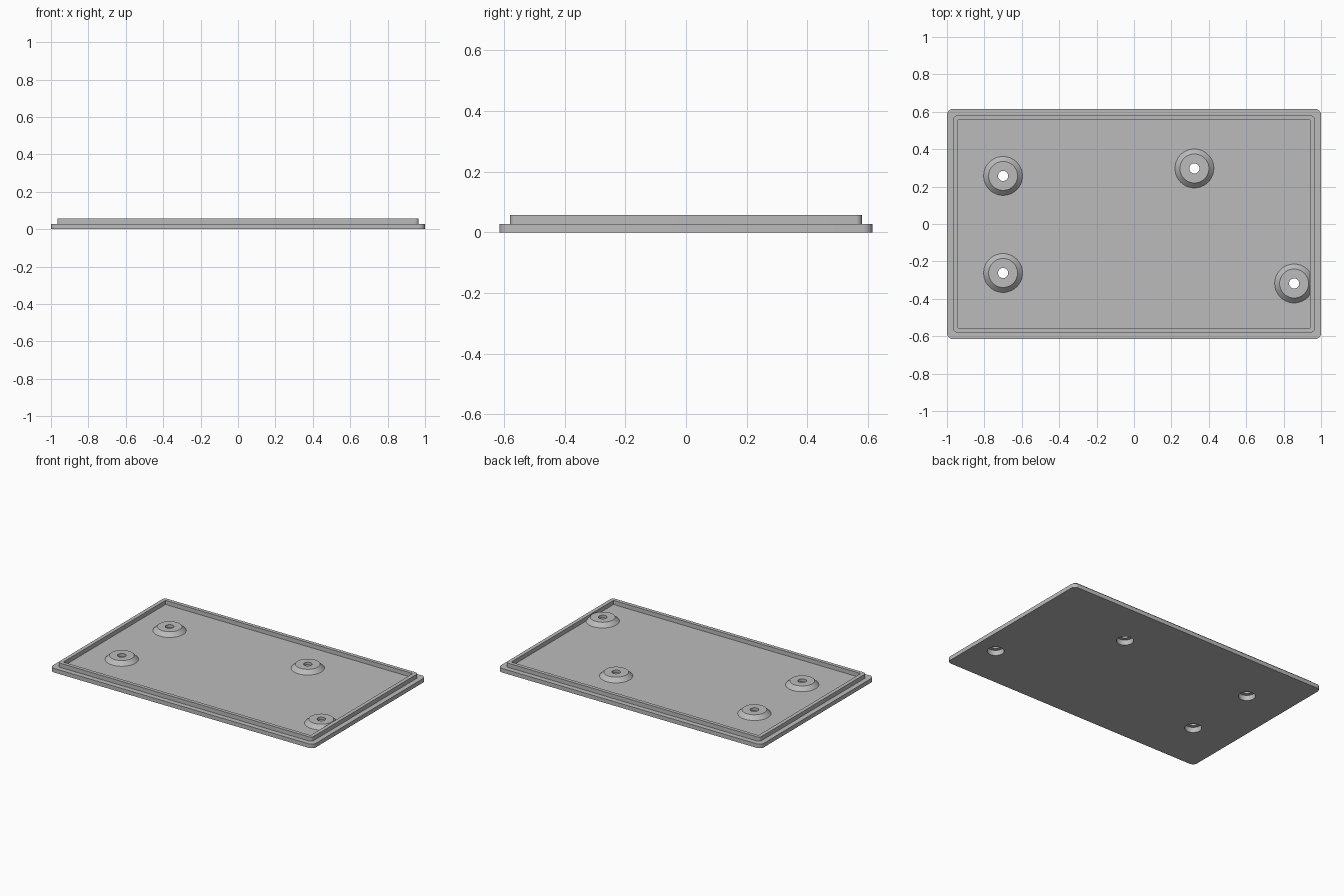
import bpy, bmesh
from math import cos, sin, pi, radians

cube = bpy.data.objects.get("Cube")
if cube:
    bpy.data.objects.remove(cube, do_unlink=True)

grey = bpy.data.materials.new("plain grey")
grey.use_nodes = True
COLOUR = (0.5, 0.5, 0.5, 1)
grey.diffuse_color = COLOUR
grey.node_tree.nodes["Principled BSDF"].inputs["Base Color"].default_value = COLOUR

PLATE_TOP, LIP_TOP, BOSS_TOP = 0.028, 0.0565, 0.055
BORE, HOLE = 0.053, 0.027
SEGMENTS = 48
BOSSES = {
    "left_front": (0.856, -0.318),
    "left_back": (0.323, 0.297),
    "right_front": (-0.70, -0.262),
    "right_back": (-0.70, 0.257),
}


def finish(bm, name):
    bmesh.ops.recalc_face_normals(bm, faces=bm.faces)
    mesh = bpy.data.meshes.new(name)
    bm.to_mesh(mesh)
    bm.free()
    mesh.materials.append(grey)
    obj = bpy.data.objects.new(name, mesh)
    bpy.context.collection.objects.link(obj)
    bpy.ops.object.select_all(action="DESELECT")
    obj.select_set(True)
    bpy.context.view_layer.objects.active = obj
    bpy.ops.object.shade_smooth_by_angle(angle=radians(25))
    return obj


def circle(x, y, r):
    return [(x + r * cos(2 * pi * i / SEGMENTS), y + r * sin(2 * pi * i / SEGMENTS))
            for i in range(SEGMENTS)]


def rounded_rectangle(hx, hy, r, steps=8):
    points = []
    for quarter, (sx, sy) in enumerate([(1, 1), (-1, 1), (-1, -1), (1, -1)]):
        for i in range(steps + 1):
            a = (quarter + i / steps) * pi / 2
            points.append((sx * (hx - r) + r * cos(a), sy * (hy - r) + r * sin(a)))
    return points


def extrude_outline(name, loops, z0, z1):
    """Solid slab: the first loop is the border, the others are openings."""
    bm = bmesh.new()
    edges = []
    for loop in loops:
        verts = [bm.verts.new((x, y, z0)) for x, y in loop]
        edges += [bm.edges.new((v, verts[i - 1])) for i, v in enumerate(verts)]
    bmesh.ops.triangle_fill(bm, edges=edges, use_beauty=True, use_dissolve=False)
    result = bmesh.ops.extrude_face_region(bm, geom=bm.faces[:], use_keep_orig=True)
    top = [v for v in result["geom"] if isinstance(v, bmesh.types.BMVert)]
    bmesh.ops.translate(bm, verts=top, vec=(0, 0, z1 - z0))
    return finish(bm, name)


def lathe(name, profile, x, y):
    """Ring made by turning a closed (radius, height) profile."""
    bm = bmesh.new()
    rings = [[bm.verts.new((px, py, z)) for px, py in circle(x, y, r)] for r, z in profile]
    for k, ring in enumerate(rings):
        below = rings[k - 1]
        for i in range(SEGMENTS):
            bm.faces.new((below[i - 1], below[i], ring[i], ring[i - 1]))
    return finish(bm, name)


# Base plate with the counterbores open underneath
extrude_outline("base_plate",
                [rounded_rectangle(1, 0.615, 0.032)]
                + [circle(x, y, BORE) for x, y in BOSSES.values()],
                0, PLATE_TOP)

# Raised lip with a square-cornered inside
inner = [(0.94, 0.555), (-0.94, 0.555), (-0.94, -0.555), (0.94, -0.555)]
extrude_outline("raised_lip", [rounded_rectangle(0.966, 0.58, 0.02), inner],
                PLATE_TOP, LIP_TOP)

# Chamfered screw bosses with a narrow through hole
boss_profile = [(BORE, PLATE_TOP), (BORE, 0.036), (HOLE, 0.036),
                (HOLE, BOSS_TOP), (0.0775, BOSS_TOP), (0.104, PLATE_TOP)]
for place, (x, y) in BOSSES.items():
    lathe("screw_boss_" + place, boss_profile, x, y)
